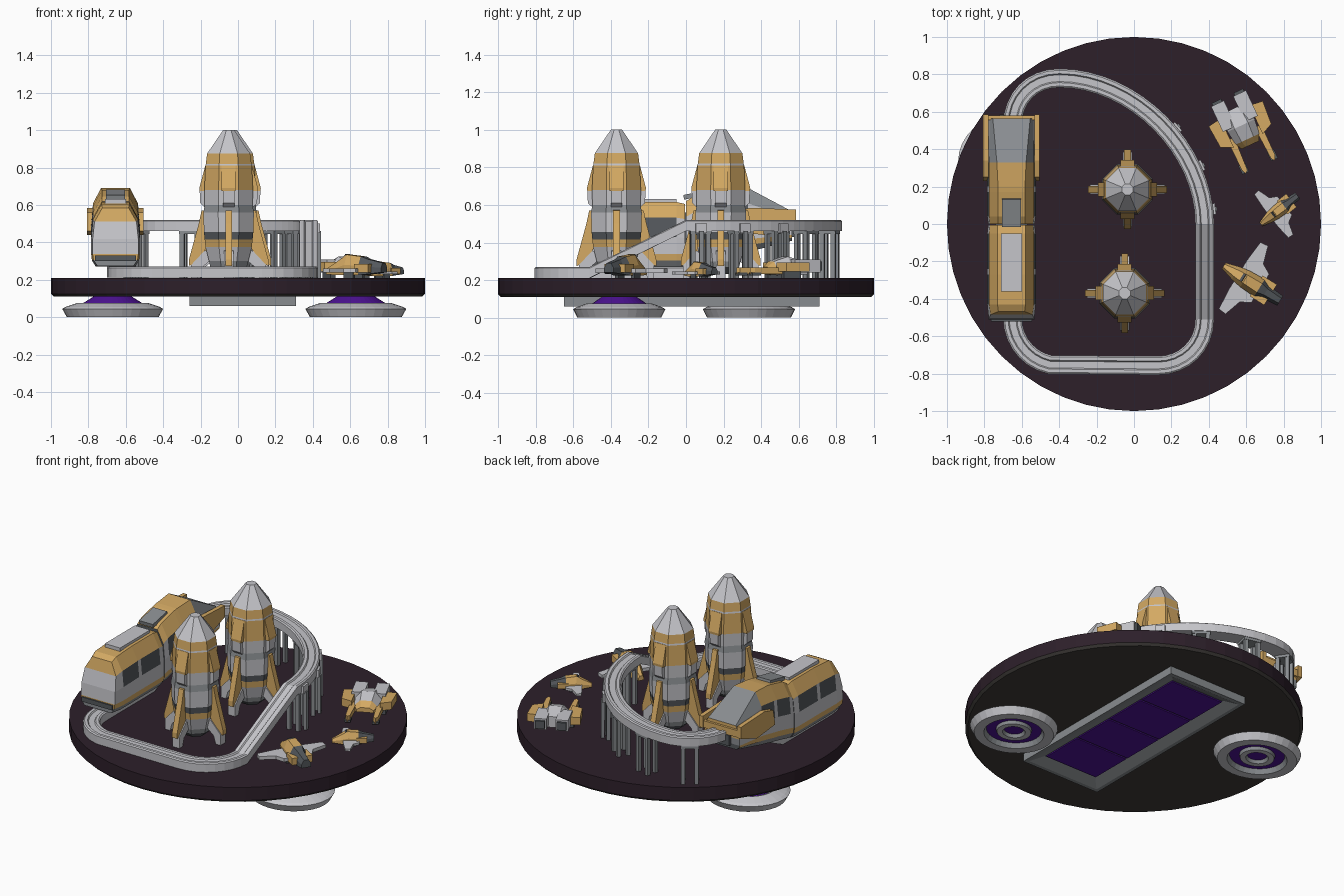
import bpy, bmesh, math
from mathutils import Matrix, Vector

if "Cube" in bpy.data.objects:
    bpy.data.objects.remove(bpy.data.objects["Cube"])

COLORS = {"light_grey": (.56, .56, .59), "mid_grey": (.25, .265, .28), "dark_grey": (.09, .10, .11),
          "gold": (.66, .40, .125), "deck_plum": (.026, .014, .023), "hull_brown": (.05, .045, .041),
          "purple": (.075, .006, .30)}
MATS, IDX = [], {}
for i, (n, c) in enumerate(COLORS.items()):
    m = bpy.data.materials.new(n)
    m.diffuse_color = (*c, 1)
    m.use_nodes = True
    m.node_tree.nodes["Principled BSDF"].inputs["Base Color"].default_value = m.diffuse_color
    MATS.append(m)
    IDX[n] = i
L, M, D, G, P = "light_grey", "mid_grey", "dark_grey", "gold", "purple"


def finish(name, bm, matrix=Matrix()):
    bmesh.ops.recalc_face_normals(bm, faces=bm.faces)
    bm.transform(matrix)
    me = bpy.data.meshes.new(name)
    bm.to_mesh(me)
    bm.free()
    for m in MATS:
        me.materials.append(m)
    ob = bpy.data.objects.new(name, me)
    bpy.context.collection.objects.link(ob)
    return ob


def skin(name, rings, mat, caps=(None, None), closed=False, matrix=Matrix()):
    """Join rings of points; mat(i, j) colours segment i, strip j."""
    bm = bmesh.new()
    vs = [[bm.verts.new(p) for p in r] for r in rings]
    n = len(rings[0])
    for i in range(len(vs) if closed else len(vs) - 1):
        a, b = vs[i], vs[(i + 1) % len(vs)]
        for j in range(n):
            k = (j + 1) % n
            bm.faces.new((a[j], a[k], b[k], b[j])).material_index = IDX[mat(i, j)]
    for ring, cap in zip((vs[0], vs[-1]), caps):
        if callable(cap):          # symmetric cap built as level bands
            for k in range(n // 2 - 1):
                bm.faces.new((ring[k], ring[k + 1], ring[n - 2 - k], ring[n - 1 - k])).material_index = IDX[cap(k)]
        elif cap:
            bm.faces.new(ring).material_index = IDX[cap]
    return finish(name, bm, matrix)


def lathe(name, prof, mats, n, caps=(None, None), matrix=Matrix(), turn=0):
    rings = [[(r * math.cos(turn + 2 * math.pi * j / n), r * math.sin(turn + 2 * math.pi * j / n), z)
              for j in range(n)] for r, z in prof]
    return skin(name, rings, lambda i, j: mats[i], caps, matrix=matrix)


def plate(name, poly, depth, mat, matrix=Matrix()):
    """Polygon in local xy, thickness centred on local z."""
    rings = [[(x, y, s * depth / 2) for x, y in poly] for s in (-1, 1)]
    return skin(name, rings, lambda i, j: mat, (mat, mat), matrix=matrix)


def box(name, lo, hi, mat, matrix=Matrix()):
    rings = [[(lo[0], lo[1], z), (hi[0], lo[1], z), (hi[0], hi[1], z), (lo[0], hi[1], z)] for z in (lo[2], hi[2])]
    return skin(name, rings, lambda i, j: mat, (mat, mat), matrix=matrix)


def T(x, y, z=0, a=0):
    return Matrix.Translation((x, y, z)) @ Matrix.Rotation(math.radians(a), 4, 'Z')


UP = Matrix.Rotation(math.pi / 2, 4, 'X')   # plate's y axis becomes z

# Round platform
lathe("platform", [(1, .21), (1, .125), (.985, .11)], ["deck_plum", "hull_brown"], 48, ("deck_plum", "hull_brown"))

# Hover thrusters below
for s, (x, y) in (("left", (-.67, .335)), ("right", (.63, -.355))):
    lathe(s + "_thruster",
          [(.10, .112), (.17, .068), (.19, .076), (.25, .056), (.27, .045), (.245, 0), (.185, 0), (.17, .03),
           (.11, .03), (.105, .01), (.07, .01), (.06, .03)],
          [P, M, L, L, L, L, M, P, M, L, M], 32, (None, P), T(x, y) @ Matrix.Diagonal((1, .91, 1, 1)))


# Underside bay with glowing panels
def rect(inset, z):
    x, y = .285 - inset, .68 - inset
    return [(.025 - x, .03 - y, z), (.025 + x, .03 - y, z), (.025 + x, .03 + y, z), (.025 - x, .03 + y, z)]


skin("bay_frame", [rect(0, .112), rect(0, .06), rect(.025, .06), rect(.09, .09)], lambda i, j: M, (None, D))
for k in range(4):
    y = -.555 + k * .2925
    box("bay_panel", (-.165, y + .006, .083), (.215, y + .2865, .092), P)


# Track loop: corners and curves as bezier pieces
def bez(a, b, c, d, n):
    return [Vector(a) * (1 - t) ** 3 + Vector(b) * 3 * t * (1 - t) ** 2 + Vector(c) * 3 * t * t * (1 - t)
            + Vector(d) * t ** 3 for t in (i / n for i in range(n))]


lo, hi = .27, .52
back = bez((.378, 0, hi), (.378, .4, hi), (0, .78, hi), (-.4, .78, hi), 16)
path = bez((-.65, -.5, lo), (-.65, -.64, lo), (-.54, -.757, lo), (-.4, -.757, lo), 8)
path += bez((.125, -.757, lo), (.27, -.757, lo), (.378, -.65, lo), (.378, -.51, lo), 8)
path += [Vector((.378, -.51, lo))] + back
path += bez((-.4, .78, hi), (-.55, .78, hi), (-.65, .67, hi), (-.65, .53, hi), 8)
path += [Vector((-.65, .53, hi)), Vector((-.65, 0, lo))]
section = [(-.05, -.058), (.05, -.058), (.05, -.006), (.042, 0), (.024, 0), (.018, -.008), (-.018, -.008),
           (-.024, 0), (-.042, 0), (-.05, -.006)]


def side(i, pts):
    a, b = pts[i] - pts[i - 1], pts[(i + 1) % len(pts)] - pts[i]
    a.z = b.z = 0
    t = a.normalized() + b.normalized()
    t.normalize()
    return Vector((t.y, -t.x, 0))


rings = []
for i, p in enumerate(path):
    nrm = side(i, path)
    rings.append([p + nrm * o + Vector((0, 0, dz)) for o, dz in section])
skin("track", rings, lambda i, j: L, closed=True)

# Pillars under the raised curve
full = back + bez((-.4, .78, hi), (-.55, .78, hi), (-.65, .67, hi), (-.65, .53, hi), 8)
for i in (1, 4, 7, 10, 14, 19):
    p, nrm = full[i], side(i, full)
    mtx = T(p.x, p.y, 0, math.degrees(math.atan2(nrm.y, nrm.x)))
    for u, v in ((-.03, -.04), (.03, -.04), (-.03, .04), (.03, .04)):
        box("track_pillar", (u - .012, v - .012, .2), (u + .012, v + .012, .465), M, mtx)
    box("pillar_head", (-.045, -.055, .445), (.045, .055, .466), M, mtx)
    if i in (1, 4, 7):
        box("track_bracket", (.045, -.03, .45), (.062, .03, .5), L, mtx)
        box("outer_pillar", (.05, -.012, .2), (.07, .012, .46), M, mtx)

# Rockets
C8 = 1 / math.cos(math.pi / 8)
prof = [(.03, 1), (.115, .875), (.122, .82), (.124, .81), (.13, .68), (.128, .60), (.135, .56), (.132, .455),
        (.128, .415), (.124, .375), (.105, .30), (.098, .27), (.06, .232)]
rmats = [L, G, L, G, L, M, L, D, G, L, M, D]
for s, (x, y) in (("front", (-.05, -.37)), ("back", (-.035, .185))):
    lathe(s + "_rocket_body", [(r * C8, z) for r, z in prof], rmats, 8, (L, D), T(x, y), math.pi / 8)
    for a in (0, 90, 180, 270):
        mtx = T(x, y, 0, a) @ UP
        plate(s + "_rocket_shoulder", [(.11, .82), (.125, .81), (.157, .69), (.155, .675), (.11, .675)], .075, G, mtx)
        plate(s + "_rocket_rib", [(.11, .68), (.155, .675), (.152, .61), (.12, .58)], .06, L, mtx)
        plate(s + "_rocket_fin", [(.11, .575), (.145, .57), (.16, .50), (.212, .31), (.212, .275), (.17, .29),
                                  (.12, .37)], .036, G, mtx)
        plate(s + "_rocket_leg", [(.09, .36), (.13, .355), (.2, .28), (.2, .21), (.165, .21), (.15, .26),
                                  (.09, .31)], .05, L, mtx)


# Train: each station is (y, base, height, roof half width, widest half width, back lean)
def section_ring(y, b, h, tw, w, lean):
    lv = [(w - .025, 0), (w - .004, .10), (w, .2), (w, .46), (w - .01, .76), (tw, 1)]
    half = [(q, y + lean * max(0, t - .4), b + h * t) for q, t in lv]
    return [(-.655 + q, yy, z) for q, yy, z in half] + [(-.655 - q, yy, z) for q, yy, z in reversed(half)]


def car_mat(windows, nose=None):
    def f(i, j):
        k = j if j < 5 else 10 - j if j < 11 else 0
        if j == 11:
            return D
        if i == nose and (k >= 4 or j == 5):
            return M
        if j == 5 or k == 4:
            return G
        return {0: M, 1: G, 2: L, 3: D if i in windows else L}[k]
    return f


skin("rear_car", [section_ring(*s) for s in (
    (-.51, .275, .31, .07, .122, .07), (-.43, .27, .335, .075, .13, 0), (-.27, .27, .345, .075, .13, 0),
    (-.24, .27, .345, .075, .13, 0), (-.05, .27, .345, .075, .13, 0), (-.005, .27, .335, .075, .125, 0))],
    car_mat({1, 3}), (lambda k: [M, G, L, L, G][k], D))
skin("nose_car", [section_ring(*s) for s in (
    (0, .275, .345, .072, .125, 0), (.04, .285, .36, .072, .13, 0), (.17, .315, .36, .072, .13, 0),
    (.2, .32, .36, .072, .13, 0), (.33, .35, .34, .078, .13, 0), (.565, .41, .155, .10, .128, 0))],
    car_mat({1, 3}, 4), (D, lambda k: [D, D, M, G, G][k]))
box("train_coupling", (-.74, -.03, .3), (-.57, .03, .56), D)
box("rear_bumper", (-.765, -.52, .30), (-.545, -.495, .33), D)
box("rear_roof_vent", (-.71, -.36, .60), (-.60, -.05, .632), L)
box("nose_roof_vent", (-.705, -.01, 0), (-.605, .14, .025), M,
    Matrix.Translation((0, 0, .63)) @ Matrix.Rotation(.2, 4, 'X'))
for sx in (-1, 1):
    plate("nose_fender", [(.23, .46), (.25, .56), (.34, .585), (.585, .575), (.585, .50), (.42, .44)], .028, G,
          T(-.655 + sx * .137, 0, 0, 90) @ UP)
box("nose_lip", (-.78, .555, .50), (-.53, .58, .545), G)
box("nose_intake", (-.72, .56, .43), (-.59, .585, .50), D)


# Winged ships: nose along local +x
def hull(name, stations, mats, mtx):
    rings = [[(x, -w, a), (x, w, a), (x, w, (a + b) / 2), (x, w * .5, b), (x, -w * .5, b), (x, -w, (a + b) / 2)]
             for x, w, a, b in stations]
    skin(name, rings, lambda i, j: mats[i], (mats[0], mats[-1]), matrix=mtx)


for name, x, y, a, s in (("large_fighter", .62, -.31, 148, 1), ("small_fighter", .77, .07, 218, .7)):
    mtx = T(x, y, .21, a) @ Matrix.Scale(s, 4)
    hull(name + "_hull", [(-.19, .03, .03, .08), (-.10, .038, .02, .10), (-.06, .055, .015, .115),
                          (.03, .05, .015, .125), (.09, .04, .015, .09), (.165, .018, .02, .05)],
         [D, D, G, G, G], mtx)
    box(name + "_engine", (-.13, -.065, .03), (-.04, .065, .075), G, mtx)
    for f in (-1, 1):
        plate(name + "_wing", [(-.065, f * .03), (.075, f * .03), (.075, f * .09), (.065, f * .21), (.02, f * .215),
                               (-.01, f * .12), (-.065, f * .09)], .022, L, mtx @ T(0, 0, .04))
        box(name + "_skid", (-.03, f * .05 - .01, 0), (.03, f * .05 + .01, .035), D, mtx)
    plate(name + "_canopy", [(.035, .115), (.085, .08), (.07, .09), (.04, .128)], .045, D, mtx @ UP)

# Twin-prong cargo ship
mtx = T(.59, .49, .21, -65)
hull("cargo_ship_hull", [(-.14, .07, .02, .09), (-.04, .08, .015, .115), (.04, .07, .02, .09), (.075, .05, .03, .06)],
     [L, L, G], mtx)
for f in (-1, 1):
    box("cargo_ship_engine", (-.20, f * .065 - .038, .03), (-.05, f * .065 + .038, .10), L, mtx)
    box("cargo_ship_exhaust", (-.215, f * .065 - .028, .04), (-.195, f * .065 + .028, .09), D, mtx)
    plate("cargo_ship_pod", [(-.12, f * .085), (-.11, f * .16), (.02, f * .15), (.05, f * .085)], .05, G,
          mtx @ T(0, 0, .06))
    plate("cargo_ship_prong", [(0, f * .06), (0, f * .10), (.18, f * .098), (.205, f * .085), (.19, f * .07)], .035, G,
          mtx @ T(0, 0, .04))
    box("cargo_ship_prong_tip", (.15, f * .085 - .02, .015), (.20, f * .085 + .02, .03), D, mtx)
    box("cargo_ship_skid", (-.08, f * .1 - .015, 0), (.02, f * .1 + .015, .04), D, mtx)
